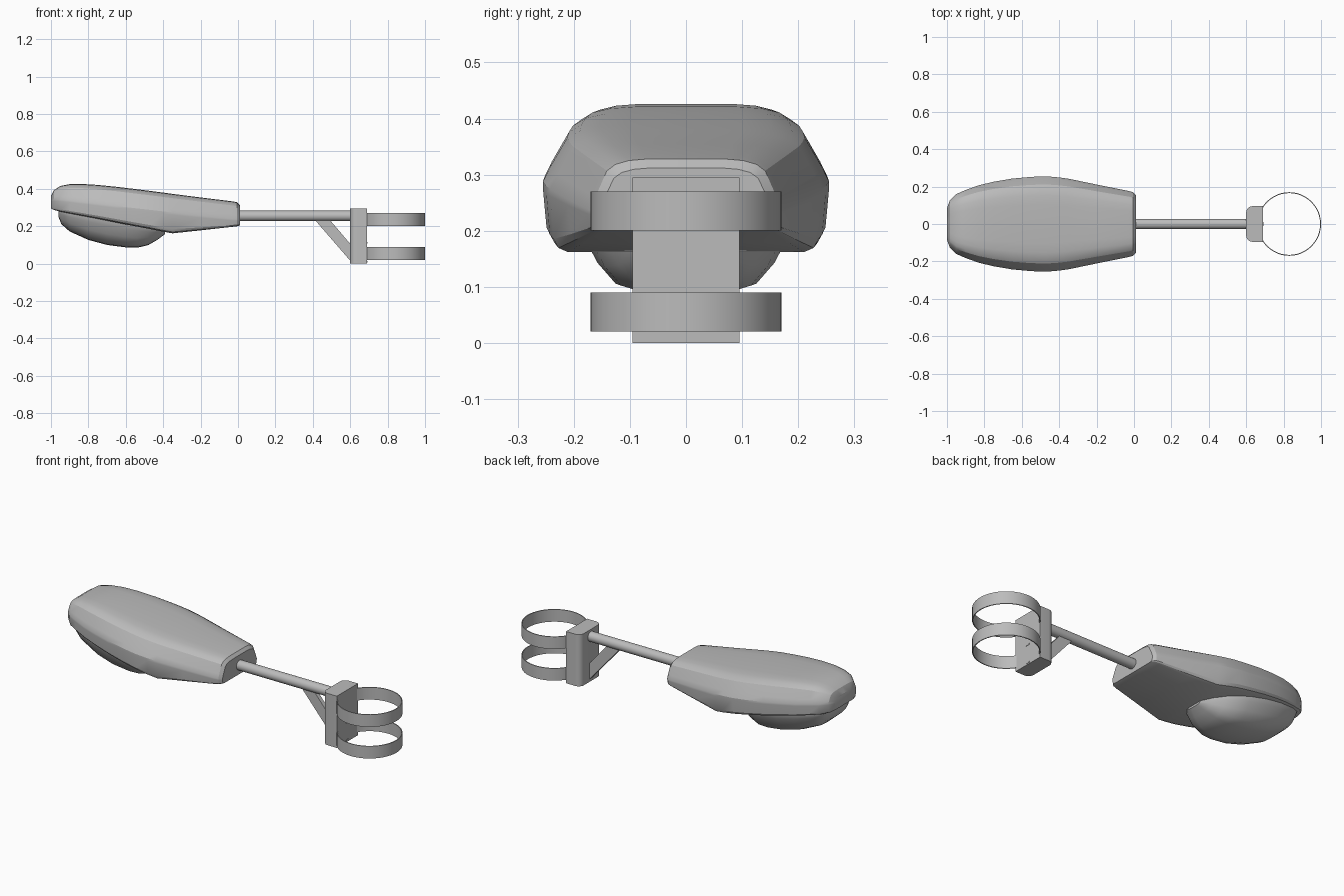
import bpy, bmesh, math
from mathutils import Matrix

cube = bpy.data.objects.get("Cube")
if cube:
    bpy.data.objects.remove(cube, do_unlink=True)

grey = bpy.data.materials.new("light grey metal")
grey.use_nodes = True
COLOUR = (0.5, 0.5, 0.5, 1)
grey.diffuse_color = COLOUR
grey.node_tree.nodes["Principled BSDF"].inputs["Base Color"].default_value = COLOUR


def finish(name, bm, angle=30):
    bmesh.ops.recalc_face_normals(bm, faces=bm.faces[:])
    mesh = bpy.data.meshes.new(name)
    bm.to_mesh(mesh)
    bm.free()
    mesh.materials.append(grey)
    obj = bpy.data.objects.new(name, mesh)
    bpy.context.collection.objects.link(obj)
    bpy.ops.object.select_all(action="DESELECT")
    obj.select_set(True)
    bpy.context.view_layer.objects.active = obj
    bpy.ops.object.shade_smooth_by_angle(angle=math.radians(angle))
    return obj


def loft(name, stations, half, angle):
    """Skin mirrored sections; a station is x, half width, top, middle, bottom."""
    bm = bmesh.new()
    section = half + [(-y, f) for y, f in reversed(half) if y > 0]
    rings = []
    for x, w, top, mid, bottom in stations:
        rings.append([bm.verts.new((x, y * w, mid + f * ((top - mid) if f > 0 else (mid - bottom))))
                      for y, f in section])
    n = len(section)
    for a, b in zip(rings, rings[1:]):
        for i in range(n):
            j = (i + 1) % n
            bm.faces.new((a[i], a[j], b[j], b[i]))
    bm.faces.new(rings[0])
    bm.faces.new(rings[-1])
    return finish(name, bm, angle)


def prism(name, outline, axis, low, high, angle=30):
    """Extrude a flat outline along y or z."""
    bm = bmesh.new()
    place = (lambda a, b, t: (a, t, b)) if axis == "y" else (lambda a, b, t: (a, b, t))
    face = bm.faces.new([bm.verts.new(place(a, b, low)) for a, b in outline])
    extruded = bmesh.ops.extrude_face_region(bm, geom=[face])["geom"]
    bmesh.ops.translate(bm, vec=place(0, 0, high - low),
                        verts=[v for v in extruded if isinstance(v, bmesh.types.BMVert)])
    return finish(name, bm, angle)


# Lamp head: crowned top, creased rim, shallow underside
head_section = [(0, 1), (.4, 1), (.6, .97), (.74, .9), (.83, .78), (.95, .3), (1, .06),
                (1, -.06), (.975, -.78), (.94, -.93), (.87, -1), (0, -1)]
head_stations = [
    (-1, .085, .36, .335, .295), (-.985, .125, .392, .338, .287),
    (-.95, .16, .415, .337, .278), (-.9, .182, .425, .332, .268),
    (-.83, .207, .426, .323, .255), (-.75, .226, .421, .314, .24),
    (-.65, .243, .411, .302, .22), (-.55, .252, .399, .29, .2),
    (-.47, .255, .389, .281, .185), (-.4, .249, .38, .273, .171),
    (-.35, .242, .373, .268, .162), (-.2, .211, .354, .25, .178),
    (-.03, .177, .333, .233, .197), (-.005, .17, .328, .231, .2),
    (.01, .155, .312, .229, .204)]
loft("lamp_head", head_stations, head_section, 25)

# Lens bulging from the underside
lens_section = [(0, 1), (1, 1), (1, 0), (.95, -.2), (.83, -.55),
                (.66, -.85), (.4, -.97), (0, -1)]
lens_stations = [
    (-.96, .1, .3, .28, .25), (-.945, .135, .3, .275, .212),
    (-.9, .16, .3, .268, .172), (-.8, .185, .28, .249, .127),
    (-.7, .195, .26, .23, .1), (-.6, .19, .24, .211, .087),
    (-.54, .175, .23, .2, .085), (-.48, .145, .22, .188, .099),
    (-.43, .105, .21, .178, .128), (-.39, .055, .2, .172, .158)]
loft("lamp_lens", lens_stations, lens_section, 40)

# Round arm between the head and the bracket
bm = bmesh.new()
bmesh.ops.create_cone(bm, cap_ends=True, segments=24, radius1=.028, radius2=.028, depth=.66,
                      matrix=Matrix.Translation((.29, 0, .255)) @ Matrix.Rotation(math.pi / 2, 4, "Y"))
finish("arm_tube", bm)

# Wall bracket with rounded corners on the arm side
corner = [(.632 - .032 * math.sin(t * math.pi / 12), .063 + .032 * math.cos(t * math.pi / 12))
          for t in range(7)]
outline = [(.69, .095)] + corner + [(x, -y) for x, y in reversed(corner)] + [(.69, -.095)]
prism("pole_bracket", outline, "z", 0, .295)

# Diagonal brace and its tab ends showing through the bracket
prism("arm_brace", [(.41, .235), (.49, .235), (.605, .1), (.605, .01)], "y", -.012, .012)
for label, z in (("lower", .01), ("upper", .113)):
    tab = [(.688, z - .004), (.692, z - .004), (.692, z + .004), (.688, z + .004)]
    prism(label + "_brace_tab", tab, "y", -.012, .012)

# Two thin clamp bands for the pole
for label, low in (("lower", .02), ("upper", .2)):
    bm = bmesh.new()
    rings = []
    for radius, z in ((.17, low), (.17, low + .07), (.165, low + .07), (.165, low)):
        rings.append([bm.verts.new((.83 + radius * math.cos(t * math.pi / 24),
                                    radius * math.sin(t * math.pi / 24), z)) for t in range(48)])
    for k in range(4):
        a, b = rings[k], rings[(k + 1) % 4]
        for i in range(48):
            bm.faces.new((a[i], a[i - 1], b[i - 1], b[i]))
    finish(label + "_clamp_band", bm)
